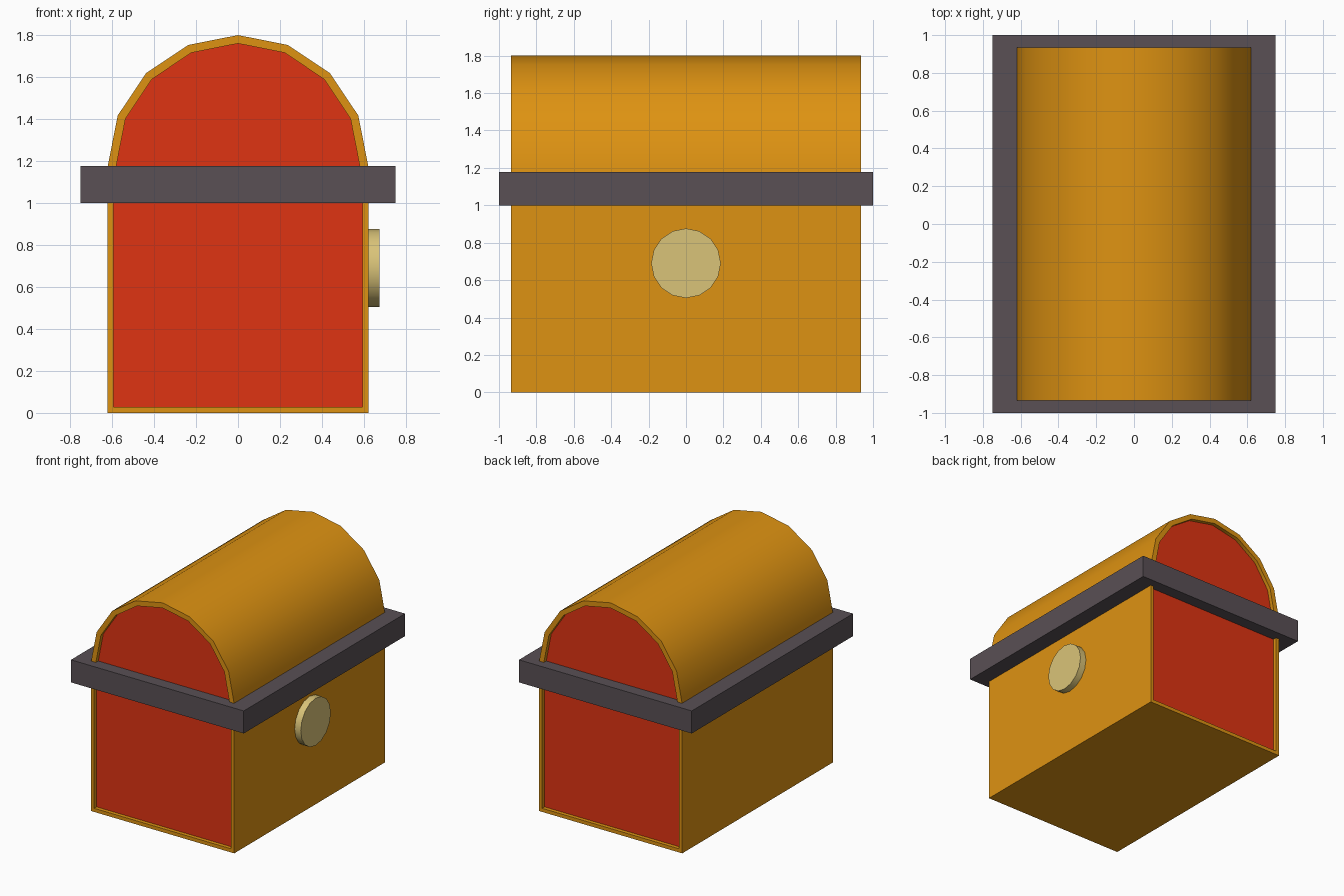
import bpy, bmesh
from math import sin, cos, pi, radians

if "Cube" in bpy.data.objects:
    bpy.data.objects.remove(bpy.data.objects["Cube"])


def material(name, color):
    mat = bpy.data.materials.new(name)
    mat.use_nodes = True
    mat.diffuse_color = (*color, 1)
    node = next(n for n in mat.node_tree.nodes if n.type == "BSDF_PRINCIPLED")
    node.inputs["Base Color"].default_value = (*color, 1)
    return mat


wood = material("orange wood", (0.73, 0.29, 0.006))
panel = material("red panel", (0.74, 0.034, 0.006))
iron = material("dark iron", (0.10, 0.08, 0.09))
brass = material("pale brass", (0.70, 0.55, 0.19))


def finish(bm, name, mats):
    mesh = bpy.data.meshes.new(name)
    bm.to_mesh(mesh)
    bm.free()
    for mat in mats:
        mesh.materials.append(mat)
    obj = bpy.data.objects.new(name, mesh)
    bpy.context.collection.objects.link(obj)
    bpy.ops.object.select_all(action="DESELECT")
    obj.select_set(True)
    bpy.context.view_layer.objects.active = obj
    bpy.ops.object.shade_smooth_by_angle(angle=radians(30))
    return obj


def prism(name, profile, half_length, mats, recess=False):
    """Extrude an x-z profile along y, optionally with recessed end panels."""
    bm = bmesh.new()
    face = bm.faces.new([bm.verts.new((x, -half_length, z)) for x, z in profile])
    ext = bmesh.ops.extrude_face_region(bm, geom=[face], use_keep_orig=True)
    verts = [v for v in ext["geom"] if isinstance(v, bmesh.types.BMVert)]
    bmesh.ops.translate(bm, verts=verts, vec=(0, 2 * half_length, 0))
    bmesh.ops.recalc_face_normals(bm, faces=bm.faces[:])
    if recess:
        ends = [f for f in bm.faces if abs(f.normal.y) > 0.9]
        bmesh.ops.inset_individual(bm, faces=ends, thickness=0.04)
        bmesh.ops.inset_individual(bm, faces=ends, thickness=0, depth=-0.03)
        for f in ends:
            f.material_index = 1
    return finish(bm, name, mats)


def box_profile(half_width, bottom, top):
    return [(-half_width, bottom), (half_width, bottom),
            (half_width, top), (-half_width, top)]


# Chest body, with its top edge hidden inside the band
prism("chest_body", box_profile(0.622, 0, 1.06), 0.935, [wood, panel], True)

# Barrel lid, with its foot sunk into the band
arc = [(0.62 * cos(i * pi / 8), 1.18 + 0.62 * sin(i * pi / 8)) for i in range(9)]
prism("barrel_lid", [(-0.62, 1.12), (0.62, 1.12)] + arc, 0.935, [wood, panel], True)

# Band between body and lid
prism("iron_band", box_profile(0.75, 1.0, 1.177), 1.0, [iron])

# Round lock plate on the left side
bpy.ops.mesh.primitive_cylinder_add(vertices=16, radius=0.186, depth=0.075,
                                    location=(0.6375, 0, 0.69),
                                    rotation=(0, pi / 2, 0))
lock = bpy.context.object
lock.name = "lock_plate"
lock.data.materials.append(brass)
bpy.ops.object.shade_smooth_by_angle(angle=radians(30))
